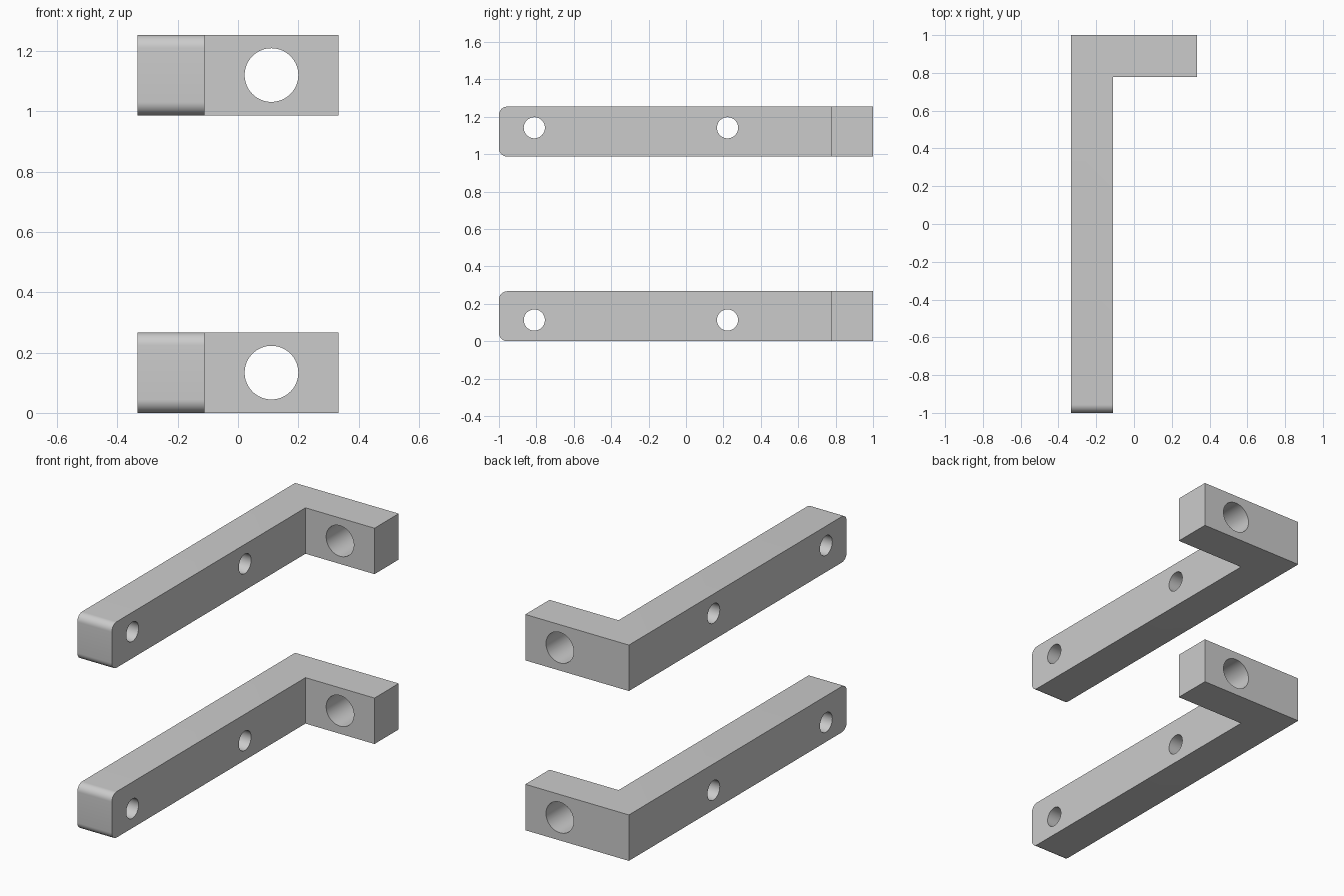
import bpy, bmesh
from math import radians
from mathutils import Matrix, Vector

if "Cube" in bpy.data.objects:
    bpy.data.objects.remove(bpy.data.objects["Cube"])

HEIGHT, TOTAL = 0.267, 1.254
L_PROFILE = [(-0.333, -1), (-0.111, -1), (-0.111, 0.778),
             (0.333, 0.778), (0.333, 1), (-0.333, 1)]


def new_object(name, bm):
    mesh = bpy.data.meshes.new(name)
    bm.to_mesh(mesh)
    bm.free()
    obj = bpy.data.objects.new(name, mesh)
    bpy.context.collection.objects.link(obj)
    return obj


def drill(obj, center, radius, axis):
    # Cut a round through hole along the given axis
    bm = bmesh.new()
    turn = Vector((0, 0, 1)).rotation_difference(Vector(axis)).to_matrix().to_4x4()
    bmesh.ops.create_cone(bm, cap_ends=True, segments=64, radius1=radius, radius2=radius,
                          depth=0.4, matrix=Matrix.Translation(center) @ turn)
    cutter = new_object("hole_cutter", bm)
    cutter.hide_render = True
    mod = obj.modifiers.new("hole", 'BOOLEAN')
    mod.operation, mod.solver, mod.object = 'DIFFERENCE', 'EXACT', cutter
    bpy.context.view_layer.objects.active = obj
    bpy.ops.object.modifier_apply(modifier=mod.name)
    bpy.data.objects.remove(cutter)


# L-shaped bracket body, extruded upwards
bm = bmesh.new()
face = bm.faces.new([bm.verts.new((x, y, 0)) for x, y in L_PROFILE])
top = bmesh.ops.extrude_face_region(bm, geom=[face])["geom"]
bmesh.ops.translate(bm, vec=(0, 0, HEIGHT),
                    verts=[v for v in top if isinstance(v, bmesh.types.BMVert)])
bmesh.ops.recalc_face_normals(bm, faces=bm.faces)

# Rounded top and bottom edges at the free end
tip = [e for e in bm.edges if all(v.co.y < -0.99 for v in e.verts)
       and abs(e.verts[0].co.z - e.verts[1].co.z) < 0.01]
bmesh.ops.bevel(bm, geom=tip, offset=0.044, segments=10, profile=0.5, affect='EDGES')
lower = new_object("lower_bracket", bm)

# Large hole in the short leg, two small holes in the long arm
drill(lower, (0.111, 0.889, HEIGHT / 2), 0.089, (0, 1, 0))
for y in (-0.811, 0.222):
    drill(lower, (-0.222, y, 0.113), 0.0565, (1, 0, 0))

# Upper bracket is the lower one mirrored in z
upper = lower.copy()
upper.name = "upper_bracket"
upper.data = lower.data.copy()
upper.data.transform(Matrix.Translation((0, 0, TOTAL)) @ Matrix.Diagonal((1, 1, -1, 1)))
upper.data.flip_normals()
bpy.context.collection.objects.link(upper)

# Smooth the holes and rounded ends, keep corners sharp
for obj in (lower, upper):
    bpy.ops.object.select_all(action='DESELECT')
    obj.select_set(True)
    bpy.context.view_layer.objects.active = obj
    bpy.ops.object.shade_smooth_by_angle(angle=radians(30))
